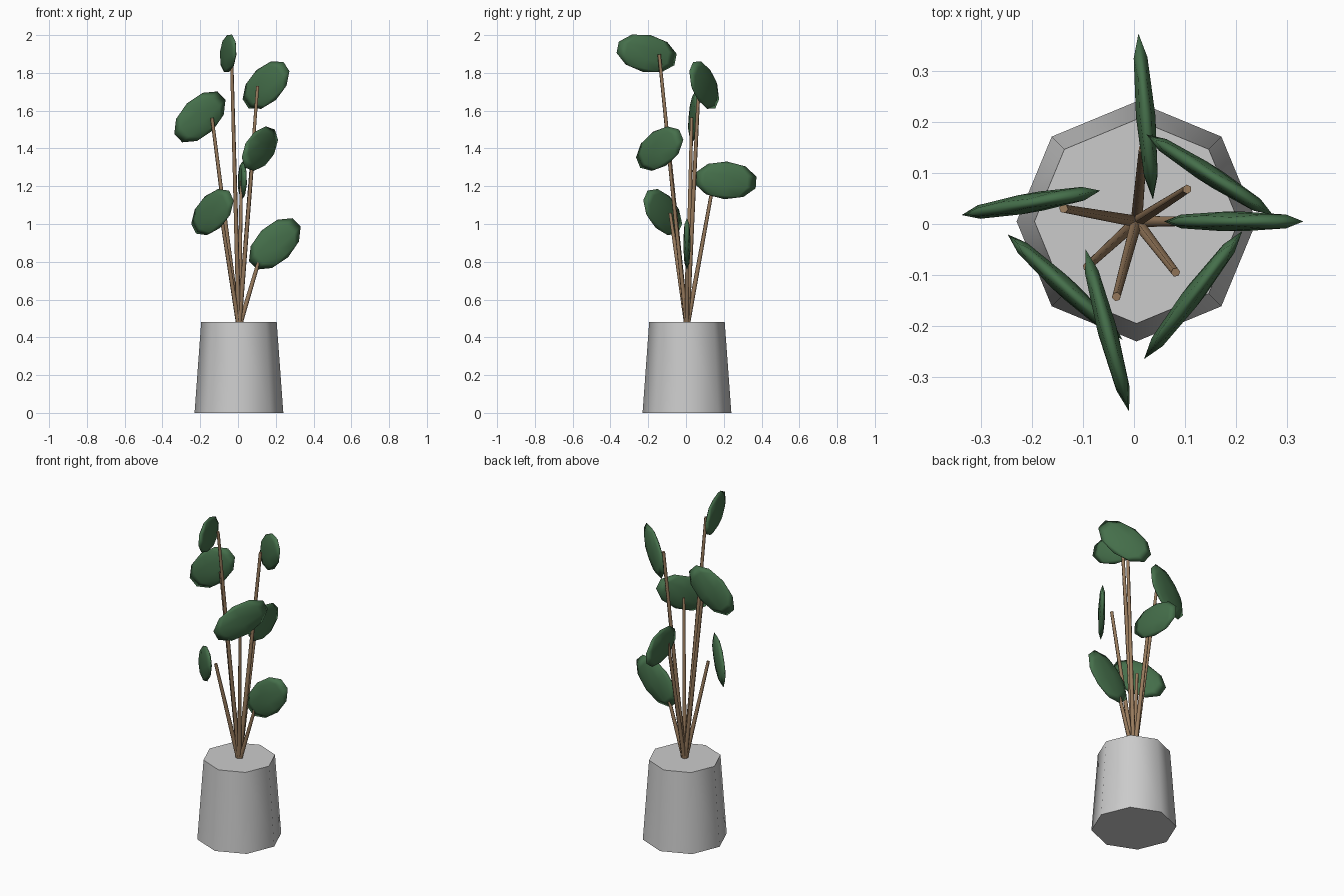
import bpy, bmesh, math
from mathutils import Matrix, Vector

if "Cube" in bpy.data.objects:
    bpy.data.objects.remove(bpy.data.objects["Cube"])

CX = CY = 0.005


def material(name, color):
    m = bpy.data.materials.new(name)
    m.diffuse_color = (*color, 1)
    m.use_nodes = True
    m.node_tree.nodes["Principled BSDF"].inputs["Base Color"].default_value = m.diffuse_color
    return m


def make(name, bm, mat, angle=None):
    me = bpy.data.meshes.new(name)
    bm.to_mesh(me)
    bm.free()
    ob = bpy.data.objects.new(name, me)
    bpy.context.collection.objects.link(ob)
    if mat:
        me.materials.append(mat)
    bpy.ops.object.select_all(action='DESELECT')
    ob.select_set(True)
    bpy.context.view_layer.objects.active = ob
    if angle is None:
        bpy.ops.object.shade_smooth()
    else:
        bpy.ops.object.shade_smooth_by_angle(angle=math.radians(angle))
    return ob


def taper(a, b, r1, r2, sides):
    """Closed tapered prism running from a to b."""
    a, b = Vector(a), Vector(b)
    d = b - a
    bm = bmesh.new()
    rot = d.to_track_quat('Z', 'Y').to_matrix().to_4x4() if d.xy.length > 1e-6 else Matrix()
    bmesh.ops.create_cone(bm, cap_ends=True, segments=sides, radius1=r1, radius2=r2,
                          depth=d.length, matrix=Matrix.Translation((a + b) / 2) @ rot)
    return bm


leaf_green = material("leaf_green", (0.06, 0.16, 0.07))
stem_brown = material("stem_brown", (0.32, 0.2, 0.11))

# Eight-sided tapered pot
make("pot", taper((CX, CY, 0), (CX, CY, 0.48), 0.235, 0.2, 8), None, 55)

# Stems spiral up by the golden angle, each with a flat upright leaf
reach = [0.19, 0.19, 0.206, 0.182, 0.21, 0.17, 0.221]
for i, r in enumerate(reach):
    a = math.radians(222.5 * i)
    z = 0.895 + 0.168 * i
    out = Vector((math.cos(a), math.sin(a), 0))
    centre = Vector((CX, CY, z)) + out * r
    tip = Vector((CX, CY, z - 0.005)) + out * r * 0.69
    make(f"stem_{i + 1}", taper((CX, CY, 0.45), tip, 0.013, 0.009, 6), stem_brown, 65)

    bm = bmesh.new()
    place = (Matrix.Translation(centre) @ Matrix.Rotation(-a, 4, 'Z')
             @ Matrix.Rotation(-0.78 * math.cos(a), 4, 'Y')
             @ Matrix.Diagonal((0.17, 0.02, 0.1, 1)))
    bmesh.ops.create_uvsphere(bm, u_segments=8, v_segments=5, radius=1, matrix=place)
    make(f"leaf_{i + 1}", bm, leaf_green)
